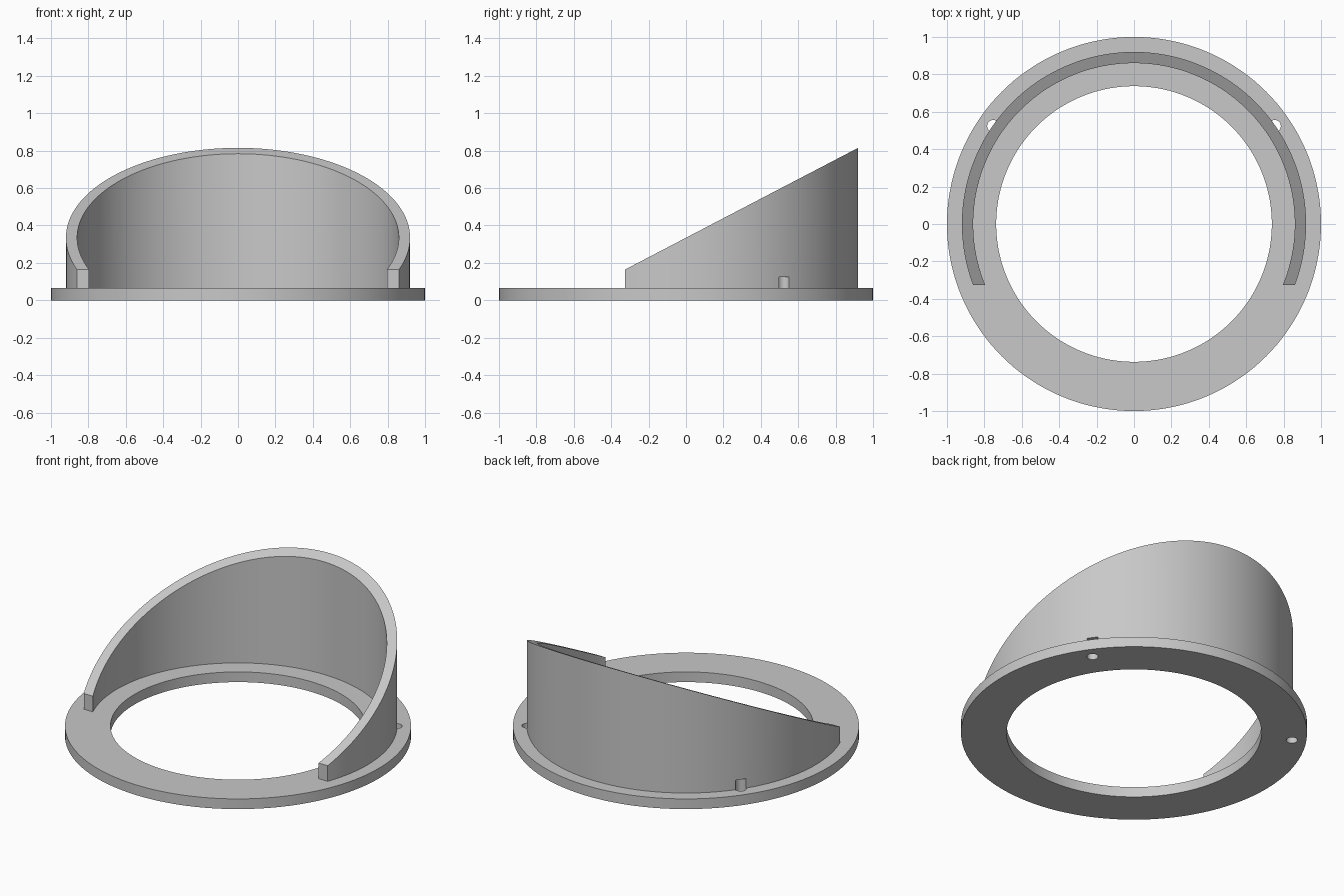
import bpy, bmesh, math

cube = bpy.data.objects.get("Cube")
if cube:
    bpy.data.objects.remove(cube)

BASE_TOP = 0.065
CUT_Y = -0.325
SEGMENTS = 144

grey = bpy.data.materials.new("light grey")
grey.use_nodes = True
grey.diffuse_color = (0.58, 0.58, 0.58, 1)
grey.node_tree.nodes["Principled BSDF"].inputs["Base Color"].default_value = grey.diffuse_color


def slope(y):
    """Height of the slanted rim of the wall."""
    return 0.165 + (y - CUT_Y) * 0.65 / (0.92 - CUT_Y)


def sweep(name, inner, outer, bottom, top, cut=None):
    """Sweep a rectangular section round z, optionally ending on the plane y = cut."""
    bm = bmesh.new()
    rows = []
    count = SEGMENTS if cut is None else SEGMENTS + 1
    for i in range(count):
        t = i / SEGMENTS
        row = []
        for r, upper in ((inner, False), (outer, False), (outer, True), (inner, True)):
            start = 0 if cut is None else math.asin(cut / r)
            span = math.tau if cut is None else math.pi - 2 * start
            x, y = r * math.cos(start + t * span), r * math.sin(start + t * span)
            row.append(bm.verts.new((x, y, top(y) if upper else bottom)))
        rows.append(row)
    pairs = list(zip(rows, rows[1:]))
    if cut is None:
        pairs.append((rows[-1], rows[0]))
    else:
        bm.faces.new(rows[0])
        bm.faces.new(rows[-1])
    for a, b in pairs:
        for k in range(4):
            n = (k + 1) % 4
            bm.faces.new((a[k], a[n], b[n], b[k]))
    bmesh.ops.recalc_face_normals(bm, faces=bm.faces)
    mesh = bpy.data.meshes.new(name)
    bm.to_mesh(mesh)
    bm.free()
    mesh.materials.append(grey)
    obj = bpy.data.objects.new(name, mesh)
    bpy.context.collection.objects.link(obj)
    return obj


# Flat ring and the slanted wall standing on it
parts = [
    sweep("base_ring", 0.737, 1.0, 0, lambda y: BASE_TOP),
    sweep("slanted_wall", 0.86, 0.92, BASE_TOP, slope, CUT_Y),
]

# Pin holes through the ring that nick the outside of the wall
cutters = []
for side in (-1, 1):
    bpy.ops.mesh.primitive_cylinder_add(vertices=32, radius=0.033, depth=0.225,
                                        location=(side * 0.752, 0.523, 0.0125))
    cutter = bpy.context.object
    cutter.name = "pin_hole_cutter"
    cutter.hide_render = True
    cutter.data.materials.append(grey)
    cutters.append(cutter)

for part in parts:
    bpy.ops.object.select_all(action="DESELECT")
    part.select_set(True)
    bpy.context.view_layer.objects.active = part
    for cutter in cutters:
        mod = part.modifiers.new("pin_hole", "BOOLEAN")
        mod.operation = "DIFFERENCE"
        mod.solver = "EXACT"
        mod.object = cutter
        bpy.ops.object.modifier_apply(modifier=mod.name)
    bpy.ops.object.shade_smooth_by_angle(angle=math.radians(30))

for cutter in cutters:
    bpy.data.objects.remove(cutter)
